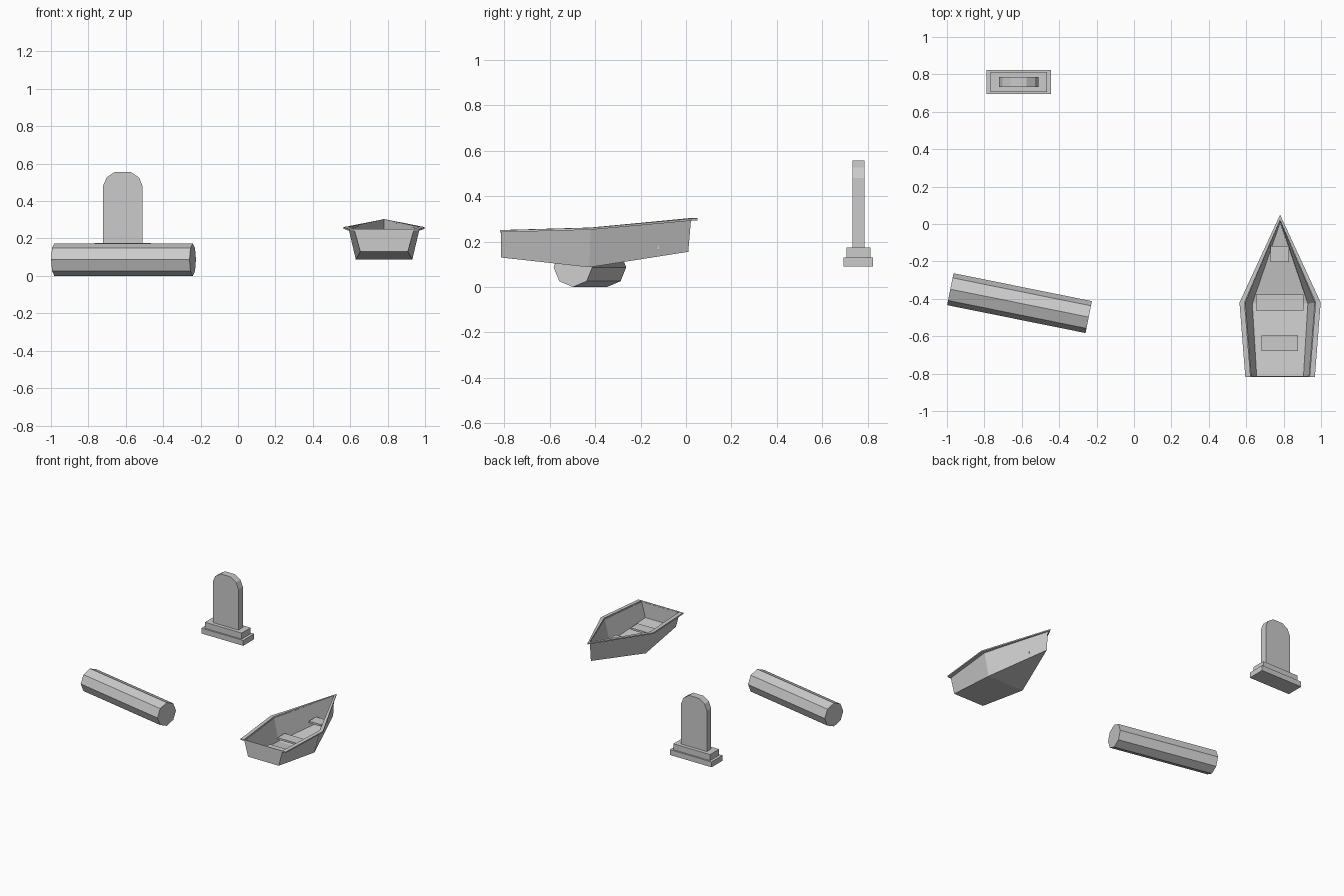
import bpy, bmesh, math
from mathutils import Matrix, Vector

if "Cube" in bpy.data.objects:
    bpy.data.objects.remove(bpy.data.objects["Cube"])

grey = bpy.data.materials.new("plain_grey")
grey.use_nodes = True
GREY = (0.6, 0.6, 0.6, 1)
grey.diffuse_color = GREY
grey.node_tree.nodes["Principled BSDF"].inputs["Base Color"].default_value = GREY


def finish(name, bm, closed=True):
    if closed:
        bmesh.ops.recalc_face_normals(bm, faces=bm.faces)
    mesh = bpy.data.meshes.new(name)
    bm.to_mesh(mesh)
    bm.free()
    mesh.materials.append(grey)
    obj = bpy.data.objects.new(name, mesh)
    bpy.context.collection.objects.link(obj)
    return obj


def box(name, center, size):
    bm = bmesh.new()
    bmesh.ops.create_cube(bm, size=1, matrix=Matrix.Translation(center) @ Matrix.Diagonal((*size, 1)))
    return finish(name, bm)


# Log: eight-sided cylinder lying on its side with an edge on top
bm = bmesh.new()
turn = Matrix.Rotation(math.radians(-11.4), 4, "Z") @ Matrix.Rotation(math.radians(90), 4, "Y")
bmesh.ops.create_cone(bm, cap_ends=True, segments=8, radius1=0.087, radius2=0.087, depth=0.755,
                      matrix=Matrix.Translation((-0.612, -0.423, 0.087)) @ turn)
finish("log", bm)

# Gravestone: two steps and a round-shouldered slab
SX, SY = -0.616, 0.759
box("gravestone_base", (SX, SY, 0.11), (0.346, 0.13, 0.04))
box("gravestone_step", (SX, SY, 0.152), (0.304, 0.106, 0.046))
bm = bmesh.new()
half = [(0.106, 0.17), (0.106, 0.48), (0.087, 0.526), (0.042, 0.556)]
outline = half + [(-x, z) for x, z in reversed(half)]
face = bm.faces.new([bm.verts.new((SX + x, SY - 0.026, z)) for x, z in outline])
sweep = bmesh.ops.extrude_face_region(bm, geom=[face])["geom"]
bmesh.ops.translate(bm, vec=(0, 0.052, 0), verts=[v for v in sweep if isinstance(v, bmesh.types.BMVert)])
finish("gravestone_slab", bm)

# Boat lines: half width, y, z at stern and middle, then the bow point
BX = 0.781
FLOOR = [(0.127, -0.815, 0.13), (0.151, -0.425, 0.087), (0, 0.01, 0.155)]
TOP = [(0.158, -0.815, 0.242), (0.19, -0.42, 0.253), (0, 0.022, 0.295)]
FLANGE = [(0.186, -0.818, 0.241), (0.217, -0.42, 0.252), (0, 0.05, 0.294)]


def loop(bm, line, lift=0):
    # Goes round from stern left, past the bow, to stern right
    stern, middle, bow = line
    pts = [stern, middle, bow] + [(-p[0], p[1], p[2]) for p in (middle, stern)]
    return [bm.verts.new((BX + x, y, z + lift)) for x, y, z in pts]


def bridge(bm, low, high, closed):
    for i in range(5 if closed else 4):
        j = (i + 1) % 5
        bm.faces.new((low[i], low[j], high[j], high[i]))


# Hull: thin sheet with floor, sides and transom
bm = bmesh.new()
low, high = loop(bm, FLOOR), loop(bm, TOP)
bridge(bm, low, high, True)
bm.faces.new((low[0], low[4], low[3], low[1]))
bm.faces.new((low[1], low[3], low[2]))
hull = finish("boat_hull", bm)
wall = hull.modifiers.new("wall", "SOLIDIFY")
wall.thickness = 0.004
wall.offset = -1

# Rim: flat flange around the sides, with a narrow edge over the transom
bm = bmesh.new()
inner, outer = loop(bm, TOP), loop(bm, FLANGE)
inner_up, outer_up = loop(bm, TOP, 0.009), loop(bm, FLANGE, 0.009)
for a, b in ((inner, outer), (outer, outer_up), (outer_up, inner_up), (inner_up, inner)):
    bridge(bm, a, b, True)
finish("boat_rim", bm)

# Seats: three planks
for name, y, z, width in (("stern_seat", -0.638, 0.14, 0.195),
                          ("middle_seat", -0.42, 0.13, 0.255),
                          ("bow_seat", -0.16, 0.175, 0.1)):
    box(name, (BX - 0.002, y, z), (width, 0.084, 0.014))
